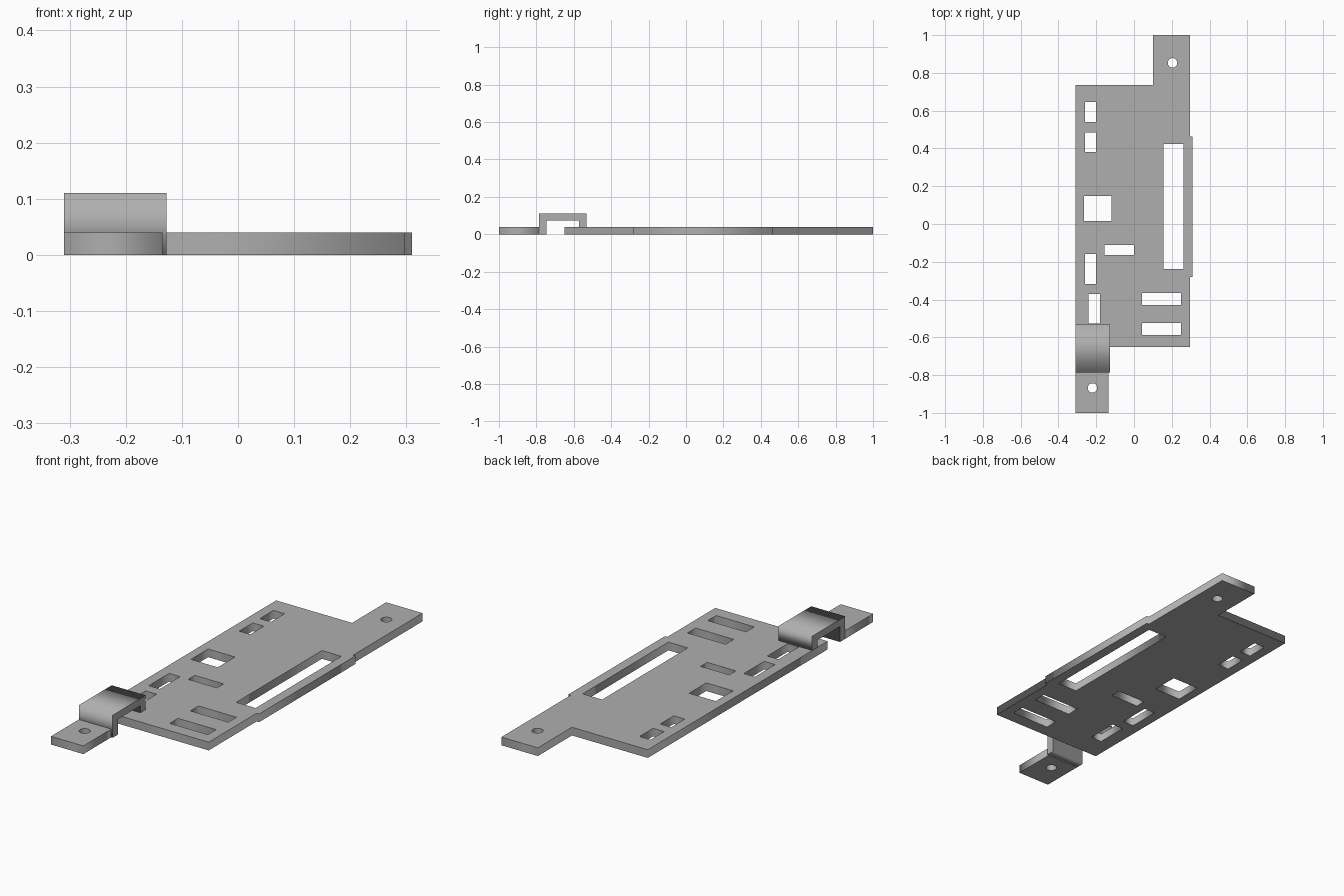
import bpy
import math

if "Cube" in bpy.data.objects:
    bpy.data.objects.remove(bpy.data.objects["Cube"])

T = 0.04  # sheet thickness

grey = bpy.data.materials.new("plain grey")
grey.diffuse_color = (0.43, 0.43, 0.43, 1)
grey.use_nodes = True
grey.node_tree.nodes["Principled BSDF"].inputs["Base Color"].default_value = grey.diffuse_color


def rect(x0, x1, y0, y1):
    return [(x0, y0), (x1, y0), (x1, y1), (x0, y1)]


def circle(cx, cy, r, n=32):
    return [(cx + r * math.cos(2 * math.pi * i / n),
             cy + r * math.sin(2 * math.pi * i / n)) for i in range(n)]


def extrude(name, loops, depth):
    """Filled 2D outline with holes, extruded from z=0 to z=depth, as a mesh."""
    curve = bpy.data.curves.new(name, 'CURVE')
    curve.dimensions = '2D'
    curve.fill_mode = 'BOTH'
    curve.extrude = depth / 2
    for pts in loops:
        s = curve.splines.new('POLY')
        s.points.add(len(pts) - 1)
        for p, (x, y) in zip(s.points, pts):
            p.co = (x, y, 0, 1)
        s.use_cyclic_u = True
    ob = bpy.data.objects.new(name, curve)
    bpy.context.collection.objects.link(ob)
    bpy.ops.object.select_all(action='DESELECT')
    ob.select_set(True)
    bpy.context.view_layer.objects.active = ob
    bpy.ops.object.convert(target='MESH')
    ob = bpy.context.view_layer.objects.active
    for v in ob.data.vertices:
        v.co.z += depth / 2
    ob.data.materials.clear()
    ob.data.materials.append(grey)
    return ob


# main plate with rear tab and side lip
outline = [(-0.31, -0.65), (0.297, -0.65), (0.297, -0.28), (0.31, -0.28),
           (0.31, 0.463), (0.297, 0.463), (0.297, 1.0), (0.10, 1.0),
           (0.10, 0.737), (-0.31, 0.737)]
slots = [
    rect(-0.26, -0.20, 0.54, 0.645),     # rear left pair
    rect(-0.26, -0.20, 0.38, 0.485),
    rect(-0.265, -0.12, 0.015, 0.148),   # square window
    rect(-0.155, 0.0, -0.163, -0.112),   # middle slot
    rect(-0.26, -0.20, -0.317, -0.16),   # front left pair
    rect(-0.24, -0.18, -0.527, -0.37),
    rect(0.157, 0.262, -0.238, 0.423),   # long side slot
    rect(0.042, 0.248, -0.428, -0.365),  # front right pair
    rect(0.042, 0.248, -0.587, -0.523),
]
extrude("plate", [outline] + slots + [circle(0.204, 0.853, 0.025)], T)

# front mounting tab
extrude("front_tab", [rect(-0.31, -0.135, -1.0, -0.785),
                      circle(-0.22, -0.868, 0.025)], T)

# raised bridge: side profile (y, z) extruded across x
profile = [(-0.785, 0), (-0.745, 0), (-0.745, 0.075), (-0.571, 0.075),
           (-0.571, T), (-0.531, T), (-0.531, 0.11), (-0.785, 0.11)]
bridge = extrude("bridge", [profile], 0.183)
for v in bridge.data.vertices:
    y, z, x = v.co
    v.co = (x - 0.31, y, z)
